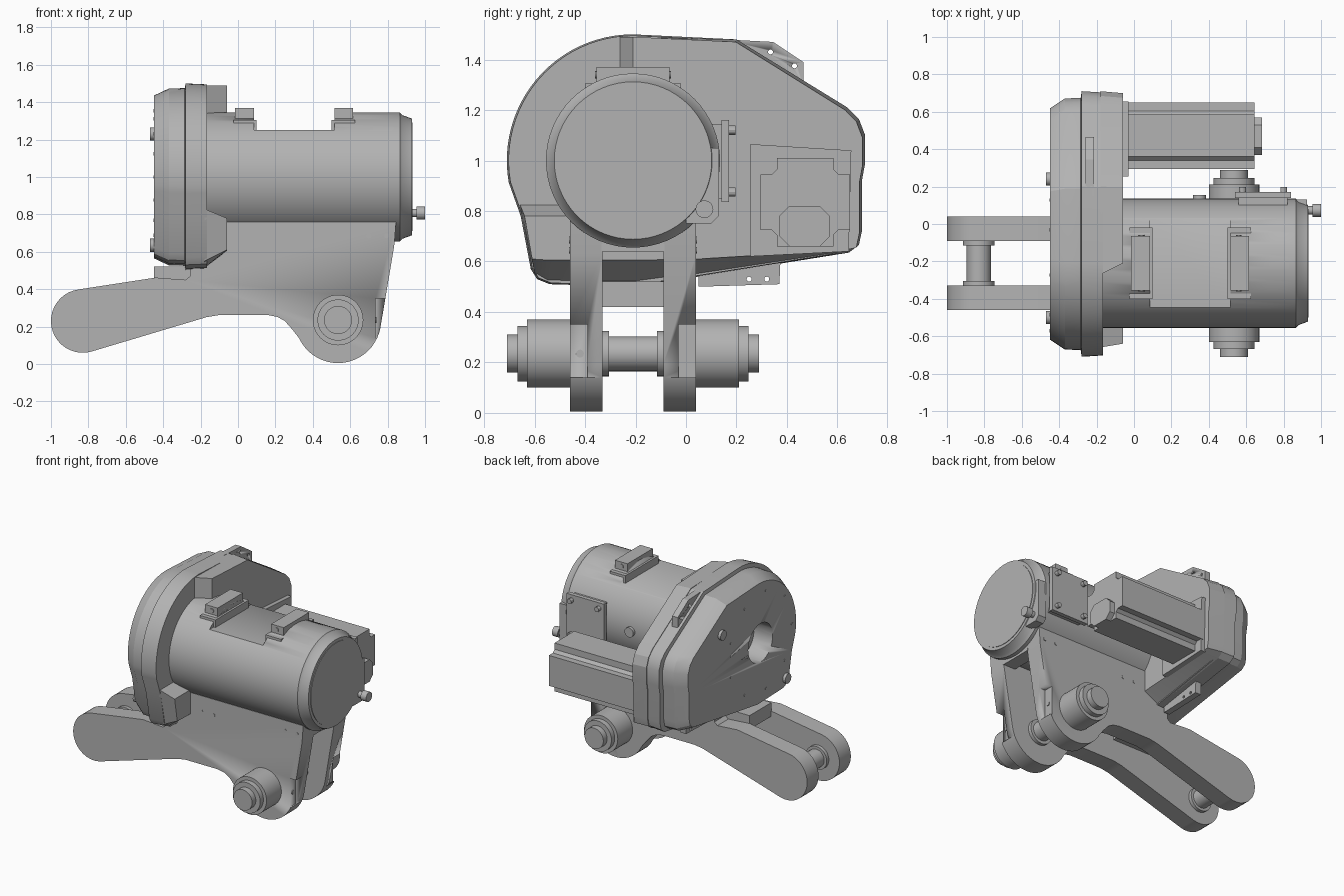
import bpy, bmesh, math
from mathutils import Vector

if "Cube" in bpy.data.objects:
    bpy.data.objects.remove(bpy.data.objects["Cube"], do_unlink=True)

grey = bpy.data.materials.new("machine grey")
grey.use_nodes = True
grey.diffuse_color = (0.45, 0.45, 0.45, 1)
grey.node_tree.nodes["Principled BSDF"].inputs["Base Color"].default_value = (0.45, 0.45, 0.45, 1)

MID = -0.21   # y of the machine's centre plane
AXIS_Z = 1.0  # height of the drum axis


def loft(name, rings, smooth=30):
    """Skin a list of equal-length point rings and cap both ends."""
    bm = bmesh.new()
    rows = [[bm.verts.new(p) for p in ring] for ring in rings]
    n = len(rows[0])
    for a, b in zip(rows, rows[1:]):
        for i in range(n):
            j = (i + 1) % n
            bm.faces.new((a[i], a[j], b[j], b[i]))
    bm.faces.new(rows[0][::-1])
    bm.faces.new(rows[-1])
    bmesh.ops.recalc_face_normals(bm, faces=bm.faces)
    mesh = bpy.data.meshes.new(name)
    bm.to_mesh(mesh)
    bm.free()
    mesh.materials.append(grey)
    ob = bpy.data.objects.new(name, mesh)
    bpy.context.collection.objects.link(ob)
    bpy.ops.object.select_all(action="DESELECT")
    ob.select_set(True)
    bpy.context.view_layer.objects.active = ob
    bpy.ops.object.shade_smooth_by_angle(angle=math.radians(smooth))
    return ob


def place(axis, t, u, v):
    """Point at t along the axis; u, v are the two other coordinates in order."""
    return {"x": (t, u, v), "y": (u, t, v), "z": (u, v, t)}[axis]


def prism(name, axis, pts, a, b):
    return loft(name, [[place(axis, t, u, v) for u, v in pts] for t in (a, b)])


def box(name, x, y, z):
    return prism(name, "x", [(y[0], z[0]), (y[1], z[0]), (y[1], z[1]), (y[0], z[1])], *x)


def arc(cu, cv, r, a0, a1, n):
    angles = [math.radians(a0 + (a1 - a0) * i / n) for i in range(n + 1)]
    return [(cu + r * math.cos(a), cv + r * math.sin(a)) for a in angles]


def turned(name, axis, centre, profile, sides=48):
    """Turned part: profile is a list of (position along axis, radius)."""
    return loft(name, [[place(axis, t, u, v) for u, v in arc(*centre, r, 0, 360, sides)[:-1]]
                       for t, r in profile])


def cut(ob, cutter):
    cutter.hide_render = True
    mod = ob.modifiers.new("cut", "BOOLEAN")
    mod.operation, mod.object, mod.solver = "DIFFERENCE", cutter, "EXACT"
    bpy.context.view_layer.objects.active = ob
    bpy.ops.object.modifier_apply(modifier=mod.name)
    bpy.data.objects.remove(cutter, do_unlink=True)


# Motor drum with tapered end cap and a flat cut in its top
drum = turned("drum", "x", (MID, AXIS_Z),
              [(-0.2, 0.345), (0.865, 0.345), (0.88, 0.33), (0.93, 0.312)], 64)
cut(drum, box("flat_cutter", (0.085, 0.515), (-0.6, 0.2), (1.25, 1.5)))
turned("drum_end_disc", "x", (MID, AXIS_Z), [(0.92, 0.29), (0.934, 0.29)], 64)

# Lifting brackets on top of the drum
for name, x, s in (("inner_bracket", 0.085, -1), ("outer_bracket", 0.515, 1)):
    box(name + "_top", sorted((x, x + s * 0.1)), (MID - 0.145, MID + 0.145), (1.26, 1.37))
    box(name + "_base", sorted((x - s * 0.015, x + s * 0.11)), (MID - 0.19, MID + 0.19), (1.25, 1.305))
    for side in (-1, 1):
        y = MID + side * 0.145
        turned(name + "_bolt", "y", (x + s * 0.045, 1.34), [(y - 0.005, 0.015), (y + 0.005, 0.015)], 12)

# Gear housing outline (y, z), starting at the top and running to the back
left_arc = arc(-0.21, AXIS_Z, 0.5, 190, 90, 24)
right_side = [(0.2, 1.48), (0.64, 1.21), (0.685, 1.165), (0.71, 1.1), (0.71, 0.99), (0.697, 0.92),
              (0.697, 0.72), (0.685, 0.665), (0.645, 0.635), (0.05, 0.54), (-0.21, 0.5)]
left_foot = [(-0.54, 0.51), (-0.59, 0.53), (-0.615, 0.57), (-0.655, 0.78)]
outline = left_arc + right_side + left_foot


def section(x, s):
    return [(x, y * s, AXIS_Z + (z - AXIS_Z) * s) for y, z in outline]


housing = loft("gear_housing", [section(-0.45, 0.87), section(-0.37, 0.945), section(-0.285, 0.95),
                                section(-0.28, 1), section(-0.165, 0.99)], 25)
cut(housing, turned("bore_cutter", "x", (MID, AXIS_Z), [(-0.6, 0.14), (-0.3, 0.14)]))

# Raised inner face of the housing: full at the back, only a foot at the front
top = [(0.2, 1.48)] + right_side[1:9]
low = [(-0.27, 1.49), *top, (0.05, 0.545), (-0.21, 0.51), (-0.54, 0.515), (-0.6, 0.55),
       (-0.66, 0.83), (-0.42, 0.83), (-0.27, 1.0)]
high = [(-0.21, 1.49), *[(y * 0.985, z - 0.01) for y, z in top[:-1]], (0.63, 0.645), (0.05, 0.61),
        (-0.21, 0.605), (-0.54, 0.605), (-0.61, 0.61), (-0.64, 0.78), (-0.42, 0.78), (-0.21, 1.0)]
loft("housing_inner_face", [[(x, y, z) for y, z in pts] for x, pts in ((-0.18, low), (-0.06, high))], 20)

# Thin mounting tabs on the housing edge
tabs = {"upper_tab": [(0.15, 1.48), (0.345, 1.47), (0.465, 1.39), (0.465, 1.3), (0.2, 1.3)],
        "lower_tab": [(0.05, 0.5), (0.37, 0.51), (0.375, 0.62), (0.05, 0.6)]}
holes = {"upper_tab": [(0.335, 1.43), (0.43, 1.375)], "lower_tab": [(0.25, 0.53), (0.32, 0.53)]}
for name, pts in tabs.items():
    tab = prism(name, "x", pts, -0.26, -0.215)
    for c in holes[name]:
        cut(tab, turned("hole_cutter", "x", c, [(-0.4, 0.01), (0, 0.01)], 12))

# Bolts on the housing cover
for c in ((0.24, 1.23), (-0.5, 0.635)):
    turned("cover_plug", "x", c, [(-0.47, 0.035), (-0.4, 0.035)], 20)
for a in range(20, 360, 40):
    c = (MID + 0.36 * math.cos(math.radians(a)), AXIS_Z + 0.36 * math.sin(math.radians(a)))
    turned("cover_screw", "x", c, [(-0.453, 0.009), (-0.44, 0.009)], 8)

# Side plates: rounded front arm, straight web, round axle lug
AXLE, PIN = (0.535, 0.235), (-0.83, 0.23)
plate = (arc(*PIN, 0.17, 285, 97, 20)
         + [(-0.44, 0.462), (-0.28, 0.45), (-0.255, 0.47), (-0.25, 0.76), (0.845, 0.76), (0.835, 0.63)]
         + arc(*AXLE, 0.23, -10, -155, 20)
         + [(0.29, 0.185), (0.25, 0.23), (0.21, 0.252), (0.16, 0.262), (-0.1, 0.262), (-0.17, 0.25)])
for name, s in (("front", -1), ("back", 1)):
    inner, outer = MID + s * 0.12, MID + s * 0.25
    ob = prism(name + "_side_plate", "y", plate, *sorted((inner, outer)))
    cut(ob, box("pocket_cutter", (0.735, 0.95), sorted((outer - s * 0.07, outer + s * 0.1)), (0.14, 0.35)))
    turned(name + "_pocket_bolt", "x", (outer - s * 0.04, 0.235), [(0.73, 0.016), (0.74, 0.016)], 12)
    # stepped axle end, inner collars and plate rivets
    steps = [(0.24, 0.135), (0.42, 0.135), (0.42, 0.11), (0.457, 0.11), (0.457, 0.075), (0.5, 0.075)]
    turned(name + "_axle_hub", "y", AXLE, [(MID + s * t, r) for t, r in steps])
    for part, c, r in (("axle", AXLE, 0.09), ("pin", PIN, 0.085)):
        turned(f"{name}_{part}_collar", "y", c, [(inner - s * 0.025, r), (inner + s * 0.01, r)], 32)
    for c in ((0.03, 0.645), (0.125, 0.645), (0.7, 0.685), (0.795, 0.685)):
        turned(name + "_rivet", "y", c, [(outer - s * 0.01, 0.013), (outer + s * 0.003, 0.013)], 12)
turned("axle", "y", AXLE, [(MID - 0.13, 0.068), (MID + 0.13, 0.068)])
turned("arm_pin", "y", PIN, [(MID - 0.13, 0.065), (MID + 0.13, 0.065)])

# Cross members between the plates
box("rear_cross_member", (0.74, 0.838), (MID - 0.125, MID + 0.125), (0.64, 0.76))
box("front_cross_member", (-0.45, -0.1), (MID - 0.125, MID + 0.125), (0.42, 0.52))

# Auxiliary motor: mounting flange, notched body and end cap
prism("motor_flange", "x", [(0.255, 0.62), (0.645, 0.64), (0.655, 1.04), (0.255, 1.065)], -0.07, -0.03)


def notched(y0, y1, z0, z1, n):
    """Rectangle with a chamfered notch at each corner."""
    cy, cz, hy, hz = (y0 + y1) / 2, (z0 + z1) / 2, (y1 - y0) / 2, (z1 - z0) / 2
    q = [(hy, hz - n), (hy - n * 0.7, hz - n), (hy - n, hz - n * 0.7), (hy - n, hz)]
    pts = []
    for sy, sz in ((1, 1), (-1, 1), (-1, -1), (1, -1)):
        quarter = [(cy + sy * a, cz + sz * b) for a, b in q]
        pts += quarter if sy * sz > 0 else quarter[::-1]
    return pts


prism("motor_body", "x", notched(0.295, 0.65, 0.66, 1.01, 0.065), -0.05, 0.645)
prism("motor_cap", "x", [(0.41, 0.66), (0.53, 0.66), (0.57, 0.7), (0.57, 0.78), (0.53, 0.82),
                         (0.41, 0.82), (0.37, 0.78), (0.37, 0.7)], 0.6, 0.685)

# Terminal box on the back of the drum
box("terminal_box", (0.56, 0.82), (0.02, 0.14), (0.85, 1.145))
box("terminal_lid", (0.54, 0.84), (0.14, 0.17), (0.835, 1.16))
for x in (0.58, 0.8):
    for z in (0.875, 1.12):
        turned("lid_bolt", "y", (x, z), [(0.16, 0.018), (0.197, 0.018)], 12)
turned("drum_plug", "y", (0.35, AXIS_Z), [(0.1, 0.035), (0.155, 0.035)], 20)

# Corner ear with its drain plug on the drum end
prism("end_ear", "x", [(0.0, 0.75), (0.1, 0.75), (0.13, 0.78), (0.13, 1.05), (0.0, 1.05)], 0.86, 0.925)
turned("drain_stem", "x", (0.073, 0.807), [(0.9, 0.022), (0.97, 0.022)], 16)
turned("drain_plug", "x", (0.073, 0.807), [(0.955, 0.035), (1.0, 0.035)], 20)
